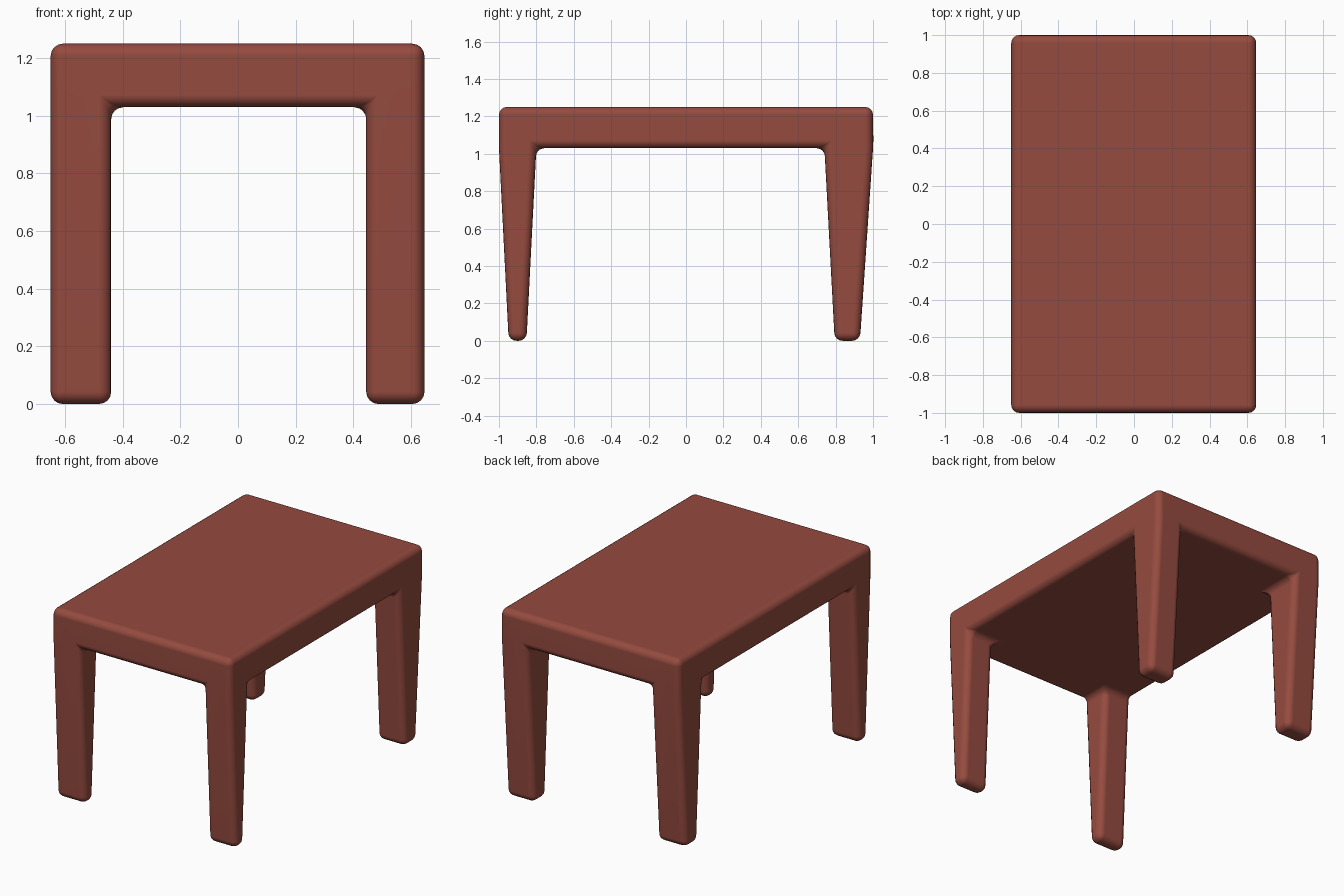
import bpy
import bmesh

if "Cube" in bpy.data.objects:
    bpy.data.objects.remove(bpy.data.objects["Cube"])

XS = [-0.65, -0.44, 0.445, 0.647]   # leg edges across the width
YS = [-1.0, -0.80, 0.74, 1.0]       # leg edges along the length
FOOT_Y = [-0.948, -0.853, 0.795, 0.93]  # the same edges at the floor
UNDER, TOP = 1.03, 1.25

mat = bpy.data.materials.new("brick red")
mat.diffuse_color = (0.30, 0.07, 0.05, 1)
mat.use_nodes = True
mat.node_tree.nodes["Principled BSDF"].inputs["Base Color"].default_value = mat.diffuse_color

bm = bmesh.new()

# Underside of the table top as a 3 x 3 patchwork
grid = [[bm.verts.new((x, y, UNDER)) for y in YS] for x in XS]
cells = {}
for i in range(3):
    for j in range(3):
        cells[i, j] = bm.faces.new((grid[i][j], grid[i][j + 1],
                                    grid[i + 1][j + 1], grid[i + 1][j]))

# Thickness of the table top
ext = bmesh.ops.extrude_face_region(bm, geom=list(cells.values()),
                                    use_keep_orig=True)
for v in ext["geom"]:
    if isinstance(v, bmesh.types.BMVert):
        v.co.z = TOP

# Legs pulled down from the corner patches, tapering along y
corners = [cells[i, j] for i in (0, 2) for j in (0, 2)]
feet = bmesh.ops.extrude_discrete_faces(bm, faces=corners)["faces"]
for f in feet:
    for v in f.verts:
        k = min(range(4), key=lambda n: abs(YS[n] - v.co.y))
        v.co.y = FOOT_Y[k]
        v.co.z = 0.0

bmesh.ops.recalc_face_normals(bm, faces=bm.faces[:])
for f in bm.faces:
    f.smooth = True

mesh = bpy.data.meshes.new("table")
bm.to_mesh(mesh)
bm.free()
mesh.materials.append(mat)
table = bpy.data.objects.new("table", mesh)
bpy.context.collection.objects.link(table)

# Rounded edges and inner fillets
bev = table.modifiers.new("rounded edges", 'BEVEL')
bev.width = 0.042
bev.segments = 4
bev.limit_method = 'ANGLE'
bev.angle_limit = 0.6
bev.use_clamp_overlap = False
bev.harden_normals = True
